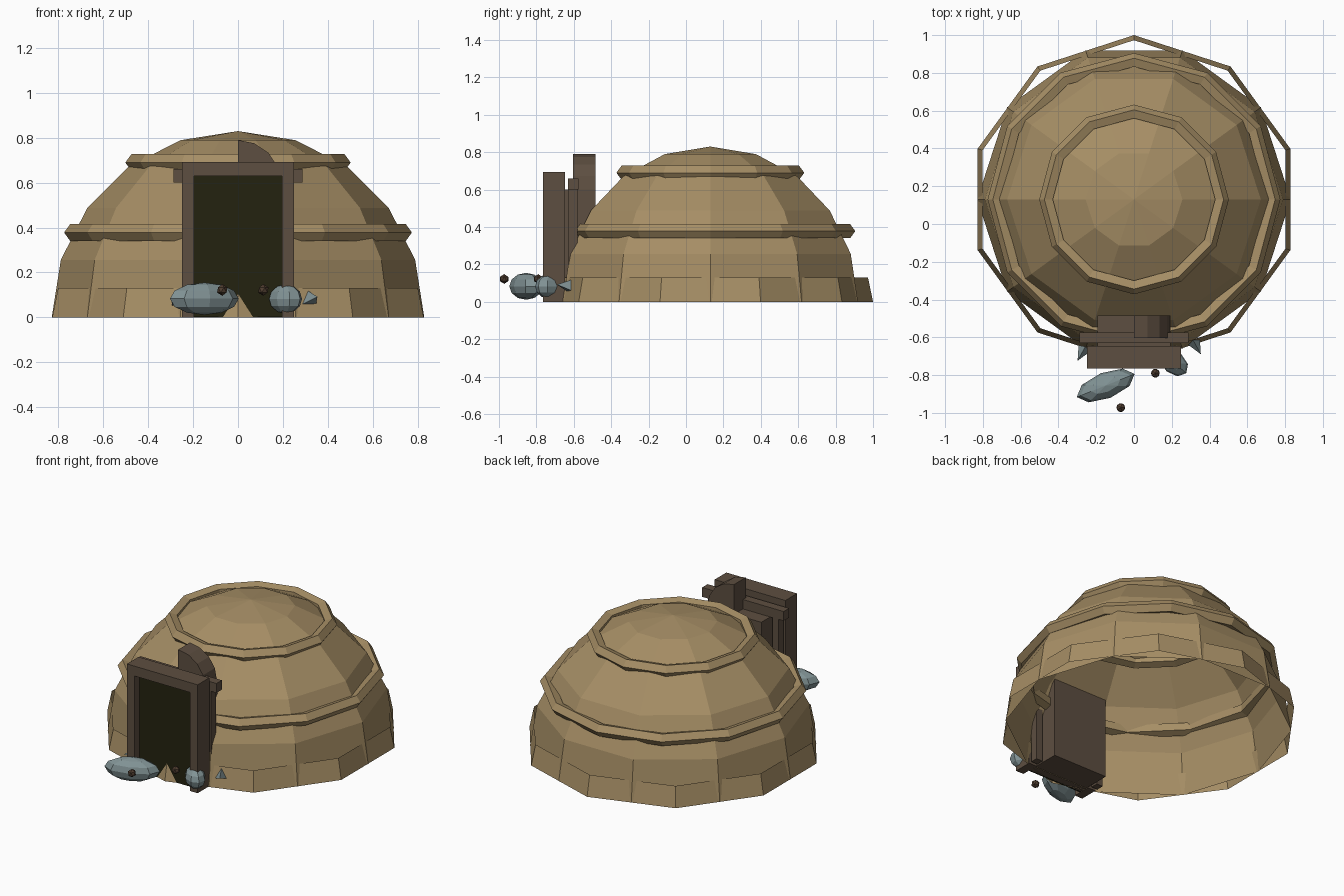
import bpy, bmesh, math
from mathutils import Matrix, Euler

if "Cube" in bpy.data.objects:
    bpy.data.objects.remove(bpy.data.objects["Cube"], do_unlink=True)

CY = 0.13  # dome centre on y


def material(name, rgb):
    m = bpy.data.materials.new(name)
    m.use_nodes = True
    m.diffuse_color = (*rgb, 1)
    m.node_tree.nodes["Principled BSDF"].inputs["Base Color"].default_value = (*rgb, 1)
    return m


SAND = material("sand_clay", (0.38, 0.27, 0.13))
WOOD = material("dark_wood", (0.11, 0.077, 0.052))
DARK = material("doorway_dark", (0.017, 0.016, 0.005))
STONE = material("grey_stone", (0.22, 0.29, 0.30))
PEBBLE = material("brown_pebble", (0.08, 0.048, 0.03))


def finish(bm, name, mat, solid=True):
    if solid:
        bmesh.ops.recalc_face_normals(bm, faces=bm.faces[:])
    mesh = bpy.data.meshes.new(name)
    bm.to_mesh(mesh)
    bm.free()
    mesh.materials.append(mat)
    obj = bpy.data.objects.new(name, mesh)
    bpy.context.collection.objects.link(obj)
    return obj


def lathe(name, profile, sides, phase=0, closed=False):
    """Turn an (r, z) profile, listed bottom to top on its outer side."""
    bm = bmesh.new()
    rows = []
    for r, z in profile:
        row = []
        for i in range(sides):
            a = phase + math.tau * i / sides
            row.append(bm.verts.new((r * math.cos(a), CY + r * math.sin(a), z)))
        rows.append(row)
    for k in range(len(rows) if closed else len(rows) - 1):
        lo, hi = rows[k], rows[(k + 1) % len(rows)]
        for i in range(sides):
            j = (i + 1) % sides
            bm.faces.new((lo[i], lo[j], hi[j], hi[i]))
    bmesh.ops.remove_doubles(bm, verts=bm.verts[:], dist=0.0001)
    return finish(bm, name, SAND, solid=False)


def box(name, x, y, z, mat=WOOD):
    bm = bmesh.new()
    size = [b - a for a, b in (x, y, z)]
    mid = [(a + b) / 2 for a, b in (x, y, z)]
    bmesh.ops.create_cube(bm, size=1, matrix=Matrix.LocRotScale(mid, None, size))
    return finish(bm, name, mat)


# Clay shell: faceted open hemisphere
R = 0.83
lathe("dome", [(R * math.cos(math.radians(18 * i)), R * math.sin(math.radians(18 * i)))
               for i in range(6)], 10)

# Footing skirt around the base
lathe("base_skirt", [(0.87, 0), (0.843, 0.13)], 10, math.pi / 2)

# Two raised hoops
for name, r, z in (("lower_hoop", 0.735, 0.378), ("upper_hoop", 0.462, 0.69)):
    ring = [(r + 0.04 * math.cos(math.tau * i / 5), z + 0.04 * math.sin(math.tau * i / 5))
            for i in range(5)]
    lathe(name, ring, 12, closed=True)

# Door frame, rear posts and cross beam
for side, s in (("left", 1), ("right", -1)):
    box("door_jamb_" + side, sorted((s * 0.195, s * 0.25)), (-0.765, -0.647), (0, 0.69))
    box("rear_post_" + side, sorted((s * 0.205, s * 0.25)), (-0.628, -0.58), (0, 0.61))
box("door_lintel", (-0.25, 0.25), (-0.765, -0.647), (0.63, 0.693))
box("cross_beam", (-0.288, 0.288), (-0.63, -0.575), (0.6, 0.66))

# Entrance passage and dark doorway
box("passage", (-0.193, 0.193), (-0.712, -0.485), (0.002, 0.6))
box("doorway", (-0.195, 0.195), (-0.718, -0.71), (0.001, 0.632), DARK)

# Broken arch: a quarter disc over the passage
bm = bmesh.new()
pts = [(0, 0.6)] + [(0.19 * math.cos(math.pi * i / 8), 0.6 + 0.19 * math.sin(math.pi * i / 8))
                    for i in range(5)]
face = bm.faces.new([bm.verts.new((x, -0.604, z)) for x, z in pts])
ext = bmesh.ops.extrude_face_region(bm, geom=[face], use_keep_orig=True)
bmesh.ops.translate(bm, vec=(0, 0.119, 0),
                    verts=[v for v in ext["geom"] if isinstance(v, bmesh.types.BMVert)])
finish(bm, "broken_arch", WOOD)


# Boulders by the door
def boulder(name, loc, scale, turn):
    bm = bmesh.new()
    bmesh.ops.create_uvsphere(bm, u_segments=8, v_segments=6, radius=1,
                              matrix=Matrix.LocRotScale(loc, Euler((0, 0, turn)), scale))
    finish(bm, name, STONE)


boulder("long_boulder", (-0.15, -0.855, 0.083), (0.165, 0.07, 0.072), 0.38)
boulder("small_boulder", (0.212, -0.735, 0.082), (0.085, 0.06, 0.065), -0.7)


# Stone shards on both sides
def shard(name, loc, rot):
    bm = bmesh.new()
    bmesh.ops.create_cone(bm, cap_ends=True, segments=3, radius1=0.04, radius2=0, depth=0.08,
                          matrix=Matrix.LocRotScale(loc, Euler(rot), None))
    finish(bm, name, STONE)


shard("shard_left", (0.335, -0.655, 0.085), (1.4, 0, 0.5))
shard("shard_right", (-0.28, -0.69, 0.08), (1.4, 0, -0.5))

# Loose pebbles
for i, loc in enumerate([(0.113, -0.79, 0.122), (-0.07, -0.972, 0.122)]):
    bm = bmesh.new()
    bmesh.ops.create_icosphere(bm, subdivisions=1, radius=0.026, matrix=Matrix.Translation(loc))
    finish(bm, "pebble_%d" % (i + 1), PEBBLE)
